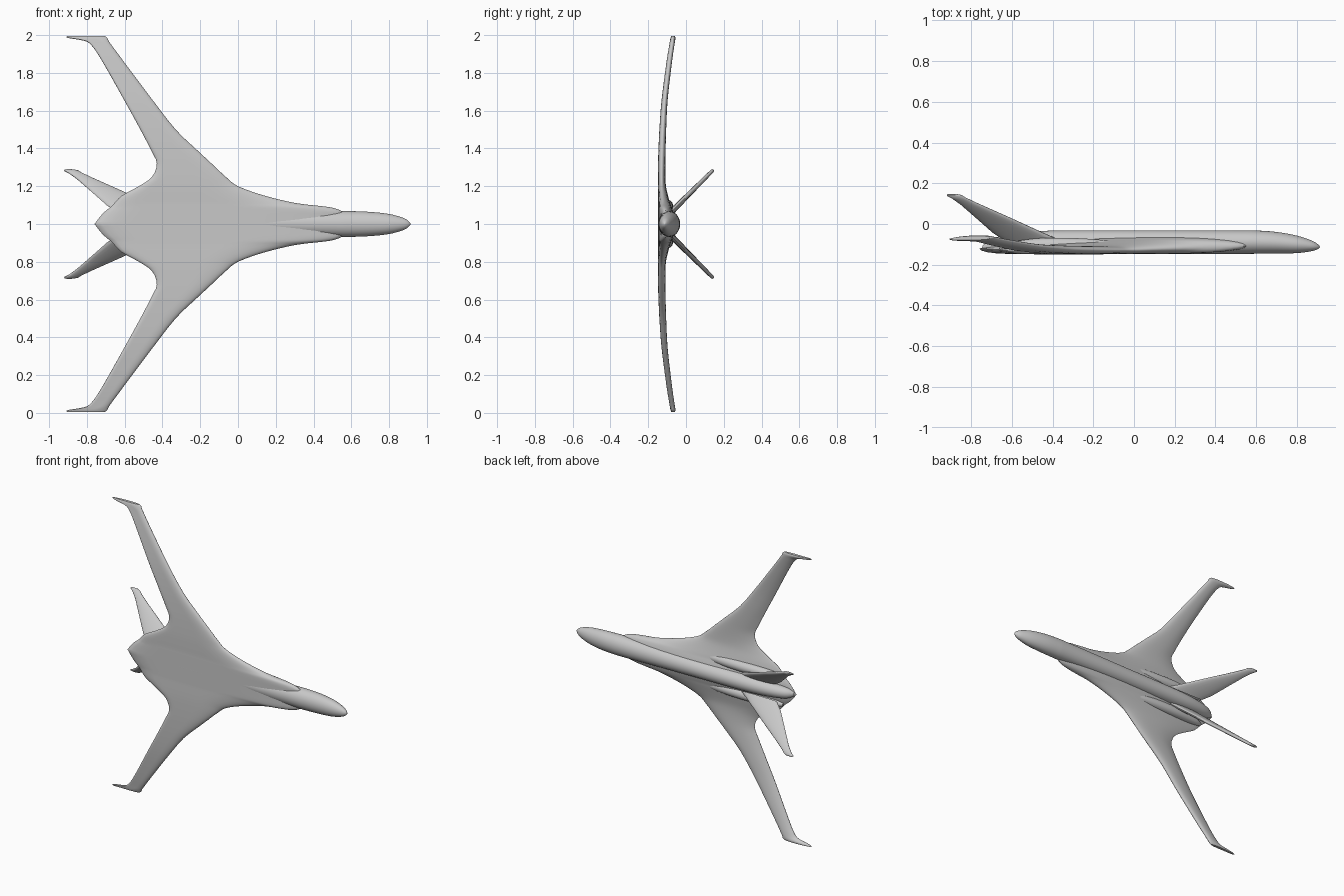
import bpy, bmesh, math

grey = bpy.data.materials.new("airframe grey")
grey.diffuse_color = (0.58, 0.58, 0.58, 1)


def smooth_rows(rows, n=4):
    """Catmull-Rom subdivision of a table of section values."""
    out = []
    for i in range(len(rows) - 1):
        a, b = rows[max(i - 1, 0)], rows[i]
        c, d = rows[i + 1], rows[min(i + 2, len(rows) - 1)]
        for k in range(n):
            t = k / n
            out.append([q + 0.5 * t * (r - p + t * (2*p - 5*q + 4*r - s + t * (3*(q - r) + s - p)))
                        for p, q, r, s in zip(a, b, c, d)])
    return out + [list(rows[-1])]


def loft(name, rings, angle=50):
    """Skin a list of closed rings and cap both ends."""
    bm = bmesh.new()
    vs = [[bm.verts.new(p) for p in ring] for ring in rings]
    n = len(vs[0])
    for a, b in zip(vs, vs[1:]):
        for i in range(n):
            j = (i + 1) % n
            bm.faces.new((a[i], a[j], b[j], b[i]))
    bm.faces.new(vs[0])
    bm.faces.new(vs[-1])
    bmesh.ops.recalc_face_normals(bm, faces=bm.faces)
    me = bpy.data.meshes.new(name)
    bm.to_mesh(me)
    bm.free()
    me.materials.append(grey)
    ob = bpy.data.objects.new(name, me)
    bpy.context.collection.objects.link(ob)
    bpy.context.view_layer.objects.active = ob
    ob.select_set(True)
    bpy.ops.object.shade_smooth_by_angle(angle=math.radians(angle))
    ob.select_set(False)
    return ob


def tube(name, rows, z0=1.0):
    """Round body along x: rows of (x, centre y, radius y, radius z)."""
    rings = []
    for x, cy, ry, rz in smooth_rows(rows):
        rings.append([(x, cy + ry * math.sin(a), z0 + rz * math.cos(a))
                      for a in (2 * math.pi * i / 28 for i in range(28))])
    return loft(name, rings)


# Fuselage with a drooped nose
tube("fuselage", [
    (-0.745, -0.118, 0.010, 0.012), (-0.70, -0.107, 0.033, 0.034),
    (-0.60, -0.096, 0.048, 0.046), (-0.42, -0.090, 0.057, 0.055),
    (0.0, -0.089, 0.058, 0.060), (0.5, -0.089, 0.058, 0.068),
    (0.6, -0.089, 0.057, 0.068), (0.7, -0.092, 0.053, 0.064),
    (0.8, -0.100, 0.043, 0.053), (0.87, -0.107, 0.027, 0.034),
    (0.90, -0.111, 0.014, 0.018), (0.913, -0.112, 0.002, 0.003)])

# Blended wing body: (distance from centre, leading x, trailing x, bottom y, top y)
half = [
    (0.0, 0.56, -0.76, -0.147, -0.06), (0.045, 0.56, -0.725, -0.147, -0.062),
    (0.07, 0.545, -0.70, -0.147, -0.068), (0.09, 0.48, -0.675, -0.147, -0.075),
    (0.11, 0.31, -0.655, -0.147, -0.082), (0.15, 0.14, -0.615, -0.148, -0.094),
    (0.20, 0.0, -0.525, -0.149, -0.105), (0.25, -0.065, -0.455, -0.149, -0.108),
    (0.32, -0.14, -0.43, -0.148, -0.108), (0.39, -0.215, -0.46, -0.146, -0.107),
    (0.50, -0.33, -0.517, -0.141, -0.104), (0.66, -0.455, -0.605, -0.129, -0.096),
    (0.86, -0.605, -0.718, -0.103, -0.073), (0.945, -0.668, -0.775, -0.089, -0.061),
    (0.97, -0.685, -0.815, -0.085, -0.057), (0.985, -0.692, -0.90, -0.082, -0.055),
    (0.995, -0.705, -0.905, -0.078, -0.058)]
stations = smooth_rows(half, 3)
N = 18
rings = []
for side, rows in ((-1, stations[::-1]), (1, stations[1:])):
    for s, le, te, lo, hi in rows:
        mid, h = (lo + hi) / 2, (hi - lo) / 2
        ring = []
        for i in range(2 * N):
            a = math.pi * i / N
            t = (1 - math.cos(a)) / 2
            f = (1 - abs(2 * t - 1) ** 3.5) ** 0.5
            up = i <= N
            y = mid + h * f * (1 - 0.7 * t ** 3) if up else mid - h * f
            y -= 0.4 * h * t ** 3
            ring.append((le + (te - le) * t, max(y, lo), 1 + side * s))
        rings.append(ring)
loft("wing_body", rings)

# Pairs: engine fairings and canted tail fins
for side, word in ((1, "upper"), (-1, "lower")):
    tube(word + "_engine_fairing", [
        (-0.66, -0.118, 0.008, 0.010), (-0.60, -0.110, 0.022, 0.024),
        (-0.45, -0.104, 0.035, 0.034), (-0.25, -0.105, 0.034, 0.034),
        (-0.08, -0.110, 0.022, 0.024), (0.04, -0.116, 0.006, 0.008)],
        1 + side * 0.095)

    # Fin: (distance along the 45 degree cant, leading x, trailing x, half thickness)
    fin = []
    for d, le, te, th in ((0.0, -0.37, -0.64, 0.017), (0.05, -0.45, -0.695, 0.015),
                          (0.15, -0.605, -0.775, 0.013), (0.25, -0.765, -0.855, 0.011),
                          (0.29, -0.825, -0.895, 0.010), (0.308, -0.845, -0.92, 0.009),
                          (0.316, -0.868, -0.918, 0.004)):
        ring = []
        k = math.sqrt(0.5)
        for i in range(20):
            a = math.tau * i / 20
            x = (le + te) / 2 + (le - te) / 2 * math.cos(a)
            n = th * math.copysign(abs(math.sin(a)) ** 0.8, math.sin(a))
            ring.append((x, -0.078 + (d - n) * k, 1 + side * (0.064 + (d + n) * k)))
        fin.append(ring)
    loft(word + "_tail_fin", fin)
